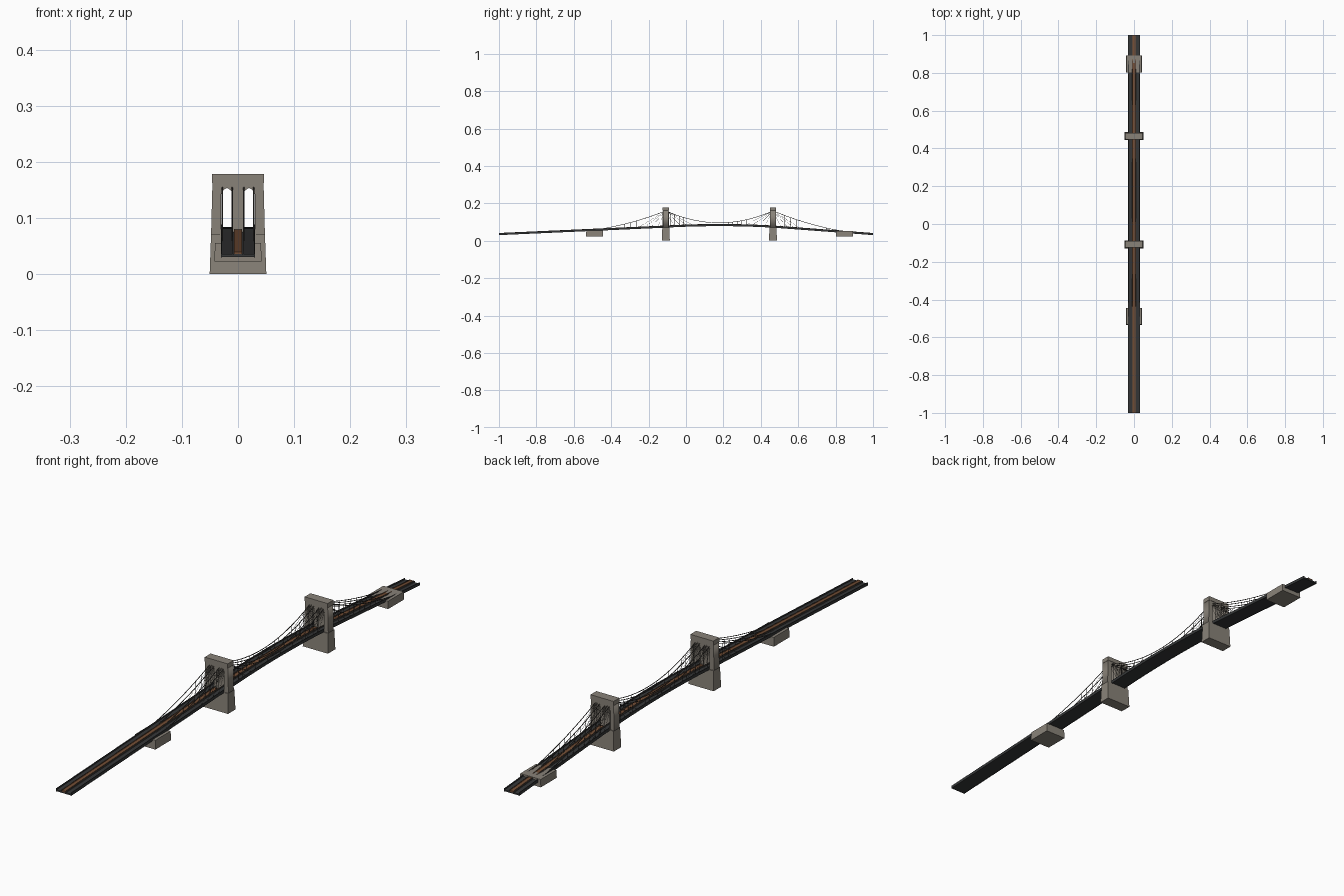
import bpy, bmesh

if "Cube" in bpy.data.objects:
    bpy.data.objects.remove(bpy.data.objects["Cube"])

TOWERS = (-0.108, 0.465)
MID = sum(TOWERS) / 2
HALF = (TOWERS[1] - TOWERS[0]) / 2
CABLE_X = (-0.028, -0.0105, 0.0105, 0.028)
TOP_Z = 0.16


def material(name, rgb):
    m = bpy.data.materials.new(name)
    m.diffuse_color = (*rgb, 1)
    m.use_nodes = True
    m.node_tree.nodes["Principled BSDF"].inputs["Base Color"].default_value = m.diffuse_color
    return m


stone = material("stone", (0.25, 0.225, 0.19))
asphalt = material("asphalt", (0.035, 0.037, 0.038))
steel = material("steel", (0.06, 0.055, 0.05))
wood = material("wood", (0.17, 0.075, 0.035))


def add_object(name, mesh, mat):
    ob = bpy.data.objects.new(name, mesh)
    mesh.materials.clear()
    mesh.materials.append(mat)
    bpy.context.collection.objects.link(ob)
    return ob


def curve_to_mesh(cu):
    tmp = bpy.data.objects.new("tmp", cu)
    bpy.context.collection.objects.link(tmp)
    dg = bpy.context.evaluated_depsgraph_get()
    mesh = bpy.data.meshes.new_from_object(tmp.evaluated_get(dg))
    bpy.data.objects.remove(tmp)
    return mesh


def add_spline(cu, pts, cyclic=False):
    s = cu.splines.new('POLY')
    s.points.add(len(pts) - 1)
    for p, co in zip(s.points, pts):
        p.co = (*co, 1)
    s.use_cyclic_u = cyclic


def wires(name, paths, radius, mat, res=1):
    cu = bpy.data.curves.new(name, 'CURVE')
    cu.dimensions = '3D'
    cu.bevel_depth = radius
    cu.bevel_resolution = res
    cu.use_fill_caps = True
    for p in paths:
        add_spline(cu, p)
    add_object(name, curve_to_mesh(cu), mat)


def frustum(name, y, z0, z1, bottom, top, mat):
    bm = bmesh.new()
    bmesh.ops.create_cube(bm, size=2)
    for v in bm.verts:
        hx, hy = top if v.co.z > 0 else bottom
        v.co = (v.co.x * hx, y + v.co.y * hy, z1 if v.co.z > 0 else z0)
    me = bpy.data.meshes.new(name)
    bm.to_mesh(me)
    bm.free()
    add_object(name, me, mat)


def plate(name, y, half_depth, loops, mat):
    # Upright flat outline with holes, extruded along y
    cu = bpy.data.curves.new(name, 'CURVE')
    cu.dimensions = '2D'
    cu.fill_mode = 'BOTH'
    cu.extrude = half_depth
    for loop in loops:
        add_spline(cu, [(x, z, 0) for x, z in loop], True)
    me = curve_to_mesh(cu)
    for v in me.vertices:
        x, z, d = v.co
        v.co = (x, y - d, z)
    add_object(name, me, mat)


def deck_z(y):
    # Underside of the deck: straight approaches, arched main span
    if y < TOWERS[0]:
        return 0.031 + 0.040 * (y + 1) / (TOWERS[0] + 1)
    if y > TOWERS[1]:
        return 0.031 + 0.040 * (1 - y) / (1 - TOWERS[1])
    return 0.071 + 0.008 * (1 - ((y - MID) / HALF) ** 2)


STATIONS = ([-1 + (TOWERS[0] + 1) * i / 8 for i in range(8)]
            + [TOWERS[0] + 2 * HALF * i / 20 for i in range(20)]
            + [TOWERS[1] + (1 - TOWERS[1]) * i / 6 for i in range(7)])


def deck_strip(name, x0, x1, z0, z1, mat):
    # Rectangular section swept along the deck line
    bm = bmesh.new()
    rings = [[bm.verts.new((x, y, deck_z(y) + z)) for x, z in
              ((x0, z0), (x1, z0), (x1, z1), (x0, z1))] for y in STATIONS]
    for a, b in zip(rings, rings[1:]):
        for i in range(4):
            j = (i + 1) % 4
            bm.faces.new((a[i], a[j], b[j], b[i]))
    bm.faces.new(rings[0])
    bm.faces.new(rings[-1][::-1])
    bmesh.ops.recalc_face_normals(bm, faces=bm.faces)
    me = bpy.data.meshes.new(name)
    bm.to_mesh(me)
    bm.free()
    add_object(name, me, mat)


# Deck, side girders, raised walkway
deck_strip("road_deck", -0.03, 0.03, 0, 0.005, asphalt)
deck_strip("walkway", -0.007, 0.007, 0.004, 0.009, wood)
for s, side in ((-1, "left"), (1, "right")):
    deck_strip(side + "_side_girder", *sorted((s * 0.0285, s * 0.0305)), -0.001, 0.010, asphalt)
    deck_strip(side + "_inner_girder", *sorted((s * 0.0085, s * 0.0098)), 0.004, 0.010, steel)
    deck_strip(side + "_walkway_rail", *sorted((s * 0.0064, s * 0.0074)), 0.008, 0.0105, wood)


def arch(cx, w, z0, spring, apex):
    # Pointed arch outline
    h = apex - spring
    side = [(w, spring), (w * 0.9, spring + h * 0.35), (w * 0.6, spring + h * 0.7)]
    return ([(cx - w, z0), (cx + w, z0)] + [(cx + x, z) for x, z in side]
            + [(cx, apex)] + [(cx - x, z) for x, z in reversed(side)])


# Stone towers
for n, y in enumerate(TOWERS):
    tag = ("front", "back")[n]
    frustum(tag + "_tower_base", y, 0, 0.072, (0.0505, 0.0215), (0.048, 0.0185), stone)
    outline = [(-0.048, 0.07), (0.048, 0.07), (0.0455, 0.164), (-0.0455, 0.164)]
    holes = [arch(s * 0.0197, 0.0108, 0.0705, 0.140, 0.154) for s in (-1, 1)]
    plate(tag + "_tower_shaft", y, 0.0155, [outline] + holes, stone)
    for s, side in ((-1, "left"), (1, "right")):
        plate(f"{tag}_{side}_arch_moulding", y, 0.0165,
              [arch(s * 0.0197, 0.0127, 0.0705, 0.141, 0.157),
               arch(s * 0.0197, 0.0108, 0.071, 0.140, 0.154)], stone)
    frustum(tag + "_tower_cornice", y, 0.163, 0.179, (0.0462, 0.0168), (0.0462, 0.0168), stone)

# Anchorages
frustum("front_anchorage", -0.489, 0.023, 0.056, (0.042, 0.045), (0.041, 0.044), stone)
frustum("back_anchorage", 0.847, 0.023, 0.051, (0.042, 0.046), (0.041, 0.045), stone)


def side_cable(t, end_z):
    return TOP_Z + (end_z - TOP_Z) * t - 0.048 * t * (1 - t)


def main_cable(y):
    return 0.096 + (TOP_Z - 0.096) * ((y - MID) / HALF) ** 2


# Main cable line in the y-z plane
REACH = 0.38
line = [(TOWERS[0] - REACH * (1 - i / 12), side_cable(1 - i / 12, 0.058)) for i in range(12)]
line += [(y, main_cable(y)) for y in (TOWERS[0] + 2 * HALF * i / 24 for i in range(25))]
line += [(TOWERS[1] + REACH * i / 12, side_cable(i / 12, 0.050)) for i in range(1, 13)]
wires("main_cables", [[(x, y, z) for y, z in line] for x in CABLE_X], 0.0013, steel, 2)

# Hangers below the cables and stays fanning from the towers
hangers, stays = [], []
for x in CABLE_X:
    for y, z in line:
        if z > deck_z(y) + 0.013 and min(abs(y - t) for t in TOWERS) > 0.018:
            hangers.append([(x, y, z), (x, y, deck_z(y) + 0.004)])
    for t in TOWERS:
        for d in (-0.15, -0.115, -0.08, -0.045, 0.045, 0.08, 0.115, 0.15):
            stays.append([(x, t, TOP_Z - 0.001), (x, t + d, deck_z(t + d) + 0.005)])
wires("hangers", hangers, 0.0005, steel, 0)
wires("stays", stays, 0.0005, steel, 0)
